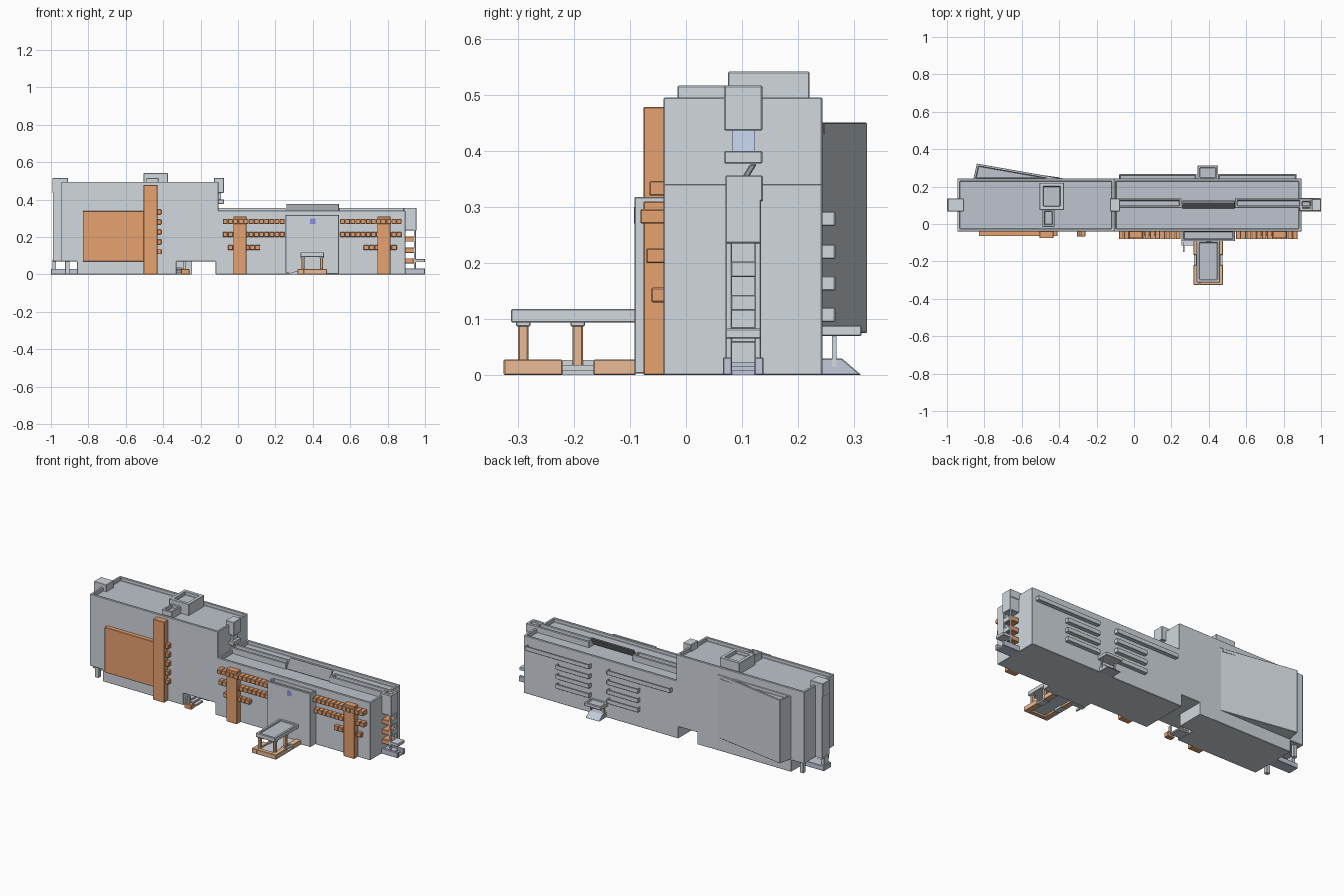
import bpy, bmesh
from mathutils import Vector

if "Cube" in bpy.data.objects:
    bpy.data.objects.remove(bpy.data.objects["Cube"])


def material(name, rgb):
    m = bpy.data.materials.new(name)
    m.diffuse_color = (*rgb, 1)
    m.use_nodes = True
    m.node_tree.nodes["Principled BSDF"].inputs["Base Color"].default_value = m.diffuse_color
    return m


WALL = material("wall_grey", (0.64, 0.69, 0.73))
FLOOR = material("roof_grey", (0.52, 0.56, 0.62))
ORANGE = material("orange_brick", (0.80, 0.36, 0.16))
PALE = material("pale_brick", (0.82, 0.50, 0.30))
GLASS = material("pale_glass", (0.60, 0.70, 0.90))
BLUE = material("blue_sign", (0.28, 0.28, 0.75))
DARK = material("dark_roof", (0.32, 0.34, 0.37))
STONE = material("step_stone", (0.55, 0.59, 0.70))


def prism(name, pts, axis, a, b, mat=WALL, rim=0, dip=0.02, bevel=0.002):
    """Extrude a profile along an axis; rim > 0 sinks the top to leave a parapet."""
    place = {'x': lambda p, t: (t, p[0], p[1]),
             'y': lambda p, t: (p[0], t, p[1]),
             'z': lambda p, t: (p[0], p[1], t)}[axis]
    bm = bmesh.new()
    face = bm.faces.new([bm.verts.new(place(p, a)) for p in pts])
    ext = bmesh.ops.extrude_face_region(bm, geom=[face])
    moved = [v for v in ext['geom'] if isinstance(v, bmesh.types.BMVert)]
    bmesh.ops.translate(bm, verts=moved, vec=Vector(place((0, 0), b - a)))
    bmesh.ops.recalc_face_normals(bm, faces=bm.faces)
    if rim:
        bm.normal_update()
        top = max((f for f in bm.faces if f.normal.z > 0.9),
                  key=lambda f: f.calc_center_median().z)
        bmesh.ops.inset_region(bm, faces=[top], thickness=rim, use_even_offset=True)
        low = bmesh.ops.extrude_discrete_faces(bm, faces=[top])['faces'][0]
        bmesh.ops.translate(bm, verts=low.verts[:], vec=(0, 0, -dip))
        if mat is WALL:
            low.material_index = 1
        bmesh.ops.recalc_face_normals(bm, faces=bm.faces)
    me = bpy.data.meshes.new(name)
    bm.to_mesh(me)
    bm.free()
    ob = bpy.data.objects.new(name, me)
    bpy.context.collection.objects.link(ob)
    me.materials.append(mat)
    me.materials.append(FLOOR)
    if bevel:
        mod = ob.modifiers.new("edge_softening", 'BEVEL')
        mod.width = bevel
        mod.segments = 1
    return ob


def box(name, x0, x1, y0, y1, z0, z1, mat=WALL, **kw):
    return prism(name, [(x0, y0), (x1, y0), (x1, y1), (x0, y1)], 'z', z0, z1, mat, **kw)


# Tall wing with end overhang and ground passage
prism("tall_wing", [(-.945, .07), (-.86, .07), (-.86, 0), (-.33, 0), (-.33, .07),
                    (-.12, .07), (-.12, 0), (-.105, 0), (-.105, .495), (-.945, .495)],
      'y', -.04, .243, rim=.014)
box("passage_rear_wall", -.335, -.245, .08, .243, 0, .075, bevel=0)
prism("angled_rear_hall", [(-.86, .235), (-.385, .235), (-.385, .243), (-.84, .323)],
      'z', .075, .45, rim=.012)
box("roof_lift_house", -.505, -.375, .075, .22, .47, .541, rim=.02)
box("roof_annex", -.49, -.425, -.015, .08, .47, .516, rim=.012)

# Low wing and its roof spine
box("low_wing", -.11, .895, -.04, .243, 0, .341, rim=.014)
box("roof_spine_left", -.12, .255, .085, .137, .31, .356, rim=.012)
box("roof_spine_right", .54, .955, .085, .137, .31, .356, rim=.012)
prism("tilted_skylight", [(.083, .325), (.095, .325), (.126, .376), (.114, .376)],
      'x', .258, .54, DARK)

# Orange panel and pillars on the front
box("front_panel", -.83, -.50, -.065, -.035, .07, .338, ORANGE)
box("tall_pillar", -.505, -.43, -.076, -.035, 0, .478, ORANGE)
for i in range(5):
    z = .108 + i * .053
    box("pillar_side_balcony", -.435, -.41, -.065, -.035, z, z + .026, ORANGE)
for x in (-.025, .745):
    box("low_pillar", x, x + .07, -.076, -.035, 0, .31, ORANGE)


# Segmented balconies on the front
def segment_row(x0, x1, z, depth):
    n = round((x1 - x0) / .0285)
    w = (x1 - x0) / n
    for i in range(n):
        box("balcony_segment", x0 + i * w + .0012, x0 + (i + 1) * w - .0012,
            -depth, -.035, z, z + .026, ORANGE)


for x0, x1, s0, s1 in ((-.082, .25, -.055, .12), (.545, .875, .67, .85)):
    segment_row(x0, x1, .27, .081)
    segment_row(x0, x1, .2, .071)
    segment_row(s0, s1, .13, .062)

# Entrance block with sign and porch
box("entrance_block", .255, .54, -.092, -.03, .003, .318, rim=.012)
box("entrance_sign", .385, .415, -.093, -.088, .27, .3, BLUE, bevel=0)
box("porch_roof", .335, .46, -.312, -.085, .094, .118, rim=.014, dip=.008)
box("porch_floor", .345, .45, -.30, -.09, .012, .02, bevel=0)
for sx in (-1, 1):
    xa, xb = sorted((.397 + sx * .045, .397 + sx * .079))
    box("porch_plinth_front", xa, xb, -.325, -.22, 0, .028, PALE)
    box("porch_plinth_rear", xa, xb, -.165, -.09, 0, .028, PALE)
    for k in range(3):
        xs = sorted((.397 + sx * .04, .397 + sx * (.077 - k * .012)))
        box("porch_step", *xs, -.22, -.165, k * .009, (k + 1) * .009, bevel=0)
    for y in (-.29, -.193):
        c = .397 + sx * .05
        box("porch_column", c - .008, c + .008, y - .009, y + .009, .01, .092, PALE)
        box("column_cap", c - .012, c + .012, y - .013, y + .013, .087, .096)
box("porch_front_sill", .35, .445, -.325, -.3, 0, .028, PALE)
prism("entrance_ramp", [(.255, 0), (.34, 0), (.34, .026)], 'y', -.115, -.09, bevel=0)
box("ramp_rail", .262, .27, -.15, -.1, 0, .012, bevel=0)

# Long rear balconies
for x0, x1, s0, s1 in ((-.08, .335, .13, .335), (.45, .87, .45, .67)):
    box("rear_long_balcony", x0, x1, .235, .266, .266, .292, rim=.006, dip=.012)
    for z in (.207, .151, .095):
        box("rear_balcony", s0, s1, .235, .266, z, z + .026, rim=.006, dip=.012)

# Rear door canopy and ramp
box("rear_canopy", .34, .45, .235, .313, .07, .089, rim=.012, dip=.006)
for x in (.352, .438):
    box("rear_canopy_post", x - .004, x + .004, .26, .268, .015, .075, bevel=0)
prism("rear_ramp", [(.235, 0), (.313, 0), (.278, .03), (.235, .03)], 'x', .35, .44, STONE)

# Left end stair tower with porch
box("left_stair_tower", -.99, -.935, .083, .123, .07, .5)
box("left_tower_cap", -.993, -.91, .068, .136, .436, .516)
for y in (.068, .120):
    box("left_tower_side", -.99, -.94, y, y + .016, .07, .45)
box("left_tower_outer_wall", -.993, -.972, .083, .123, .02, .08)
box("left_step", -1, -.855, .068, .136, 0, .03, STONE)
for y in (-.02, .2):
    box("overhang_post", -.925, -.90, y, y + .022, 0, .075)

# Roof stair head where the wings meet
box("roof_stair_box", -.128, -.076, .068, .136, .436, .516)
box("roof_stair_glass", -.12, -.09, .083, .123, .39, .44, GLASS, bevel=0)
box("roof_stair_slab", -.12, -.075, .068, .136, .377, .4)

# Right end stair tower with orange landings
box("right_tower_head", .885, .955, .07, .134, .235, .356, rim=.014)
for y in (.07, .122):
    box("right_tower_post", .94, .952, y, y + .012, .02, .24)
for z in (.175, .115, .058):
    box("right_landing", .885, .942, .072, .132, z, z + .028, ORANGE)
    box("right_landing_front", .94, .952, .08, .125, z, z + .028)
box("right_canopy", .935, 1, .07, .134, .065, .083)
for y in (.066, .122):
    box("right_step_cheek", .89, 1, y, y + .016, 0, .032, STONE)
for k in range(3):
    box("right_step", .89, .995 - k * .015, .08, .124, k * .008, (k + 1) * .008, STONE, bevel=0)

# Stairs inside the ground passage
for k in range(3):
    box("passage_step", -.33, -.262 - k * .018, -.02, .05, k * .012, (k + 1) * .012)
box("passage_plinth", -.305, -.26, -.066, -.035, 0, .028, ORANGE)
box("passage_post", -.295, -.28, -.055, -.04, .02, .072)
